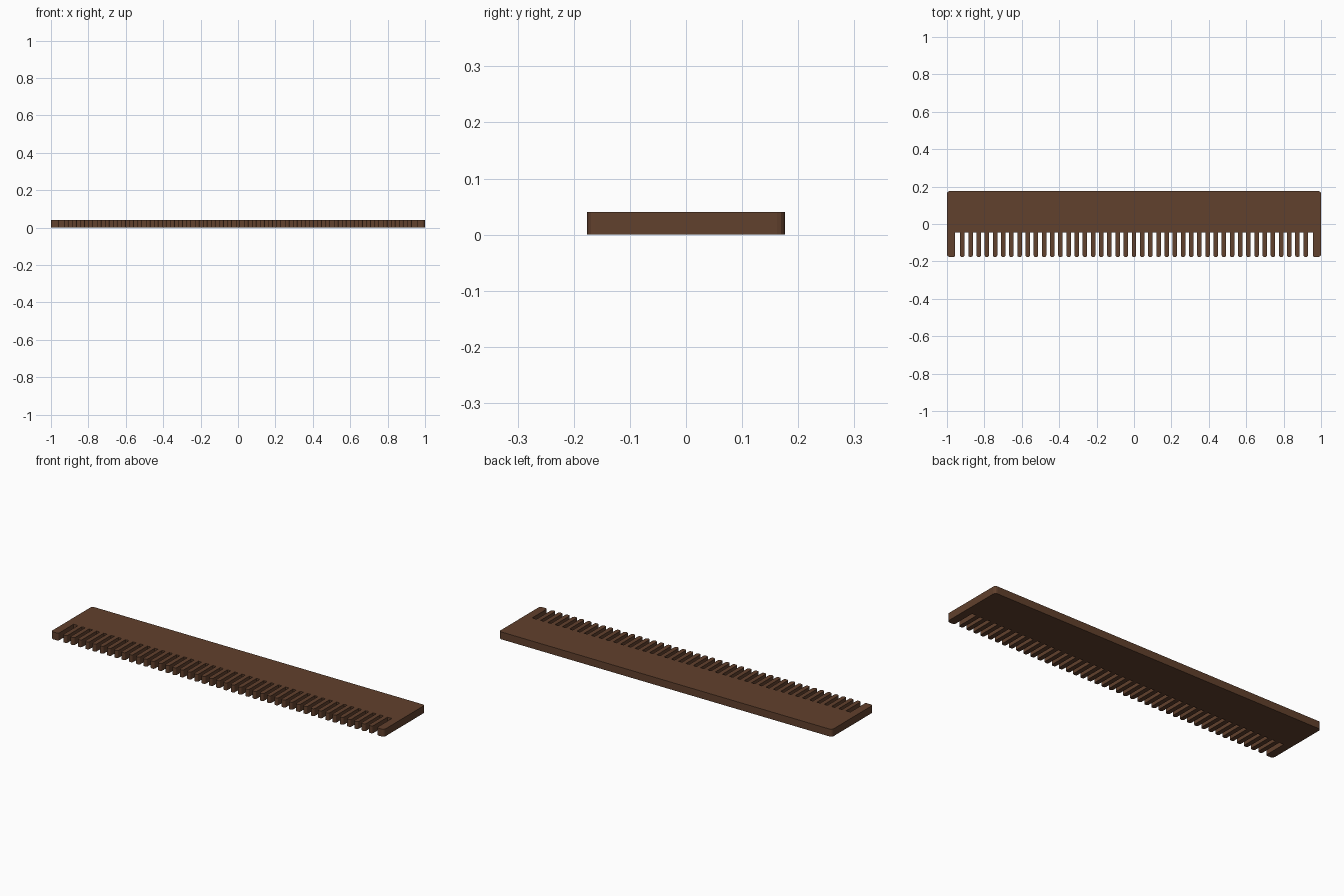
import bpy, bmesh
from math import sin, cos, pi

if "Cube" in bpy.data.objects:
    bpy.data.objects.remove(bpy.data.objects["Cube"])

L, W, H = 1.0, 0.176, 0.04       # half length, half width, thickness
ROOT = -0.045                    # y of the tooth roots
TEETH, PITCH = 43, 0.0437        # fine teeth between the two end guards
TOOTH, GUARD = 0.024, 0.044      # widths


def arc(cx, cy, r, start, steps):
    """Quarter-circle corner, counter-clockwise from the start angle."""
    return [(cx + r * cos(start + pi / 2 * i / steps),
             cy + r * sin(start + pi / 2 * i / steps)) for i in range(steps + 1)]


def tooth(x0, x1, rl, rr):
    """Rounded tip of one tooth, left to right."""
    return (arc(x0 + rl, -W + rl, rl, pi, 3) +
            arc(x1 - rr, -W + rr, rr, 1.5 * pi, 3))


# Comb outline: left guard, fine teeth, right guard, then the spine
outline = tooth(-L, -L + GUARD, 0.014, 0.009) + [(-L + GUARD, ROOT)]
for i in range(TEETH):
    c = (i - (TEETH - 1) / 2) * PITCH
    a, b = c - TOOTH / 2, c + TOOTH / 2
    outline += [(a, ROOT)] + tooth(a, b, 0.009, 0.009) + [(b, ROOT)]
outline += [(L - GUARD, ROOT)] + tooth(L - GUARD, L, 0.009, 0.014)
outline += arc(L - 0.014, W - 0.014, 0.014, 0, 3)
outline += arc(-L + 0.014, W - 0.014, 0.014, pi / 2, 3)

# Extrude the outline to a flat plate
bm = bmesh.new()
face = bm.faces.new([bm.verts.new((x, y, 0)) for x, y in outline])
ext = bmesh.ops.extrude_face_region(bm, geom=[face])
bmesh.ops.translate(bm, vec=(0, 0, H),
                    verts=[v for v in ext["geom"] if isinstance(v, bmesh.types.BMVert)])
bmesh.ops.recalc_face_normals(bm, faces=bm.faces)
mesh = bpy.data.meshes.new("comb")
bm.to_mesh(mesh)
bm.free()
comb = bpy.data.objects.new("comb", mesh)
bpy.context.collection.objects.link(comb)

# Dark brown wood
wood = bpy.data.materials.new("dark_wood")
wood.diffuse_color = (0.12, 0.052, 0.026, 1)
wood.use_nodes = True
wood.node_tree.nodes["Principled BSDF"].inputs["Base Color"].default_value = wood.diffuse_color
mesh.materials.append(wood)
